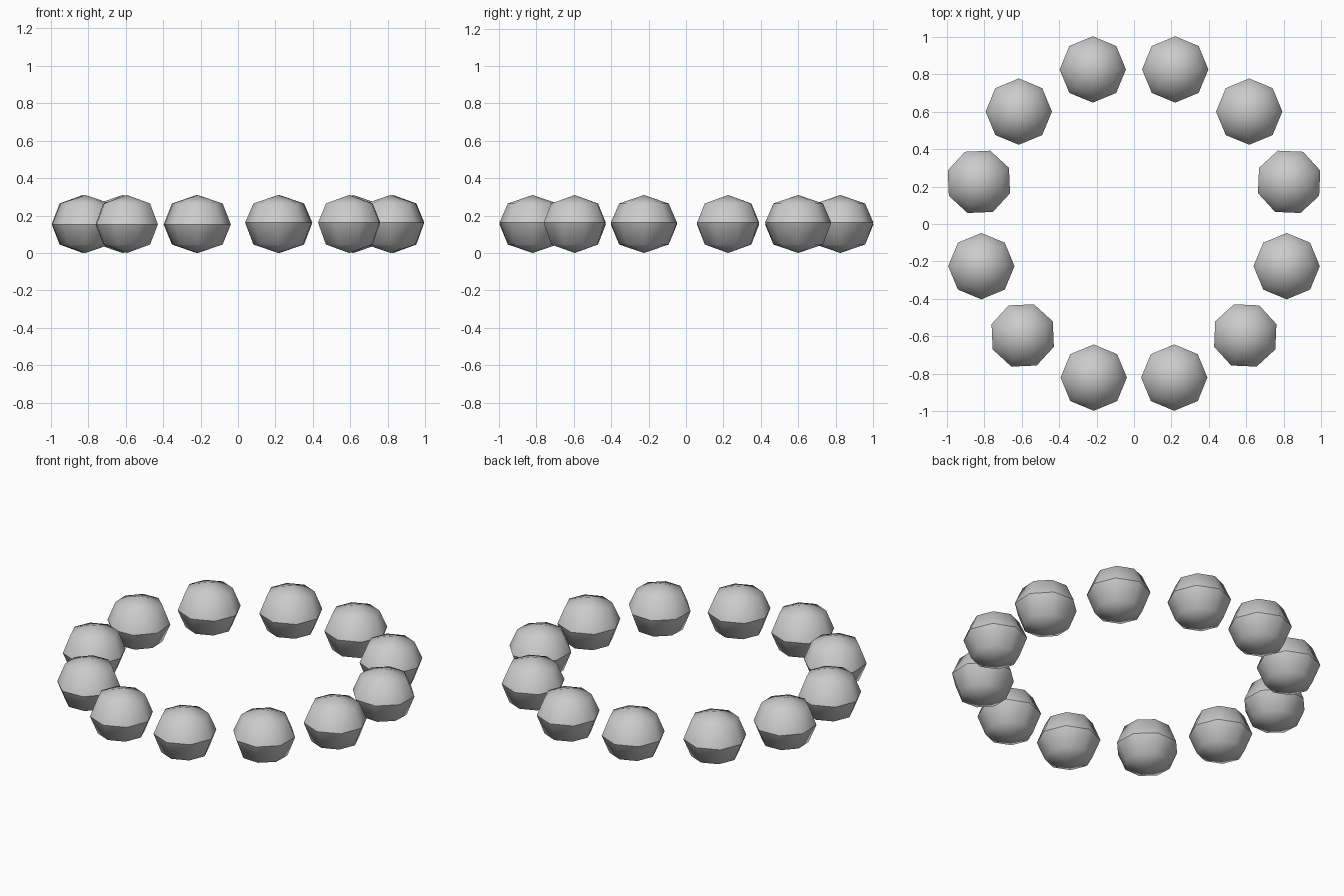
import bpy, bmesh, math

if "Cube" in bpy.data.objects:
    bpy.data.objects.remove(bpy.data.objects["Cube"])

R, H = 0.177, 0.155   # bead radius and half height


def bead(name, x, y, turn, seam):
    """Eight-sided bead: two smooth domes meeting at a sharp middle seam."""
    bm = bmesh.new()
    bmesh.ops.create_uvsphere(bm, u_segments=8, v_segments=4, radius=1)
    for v in bm.verts:
        if abs(v.co.z) < 0.01:
            v.co.z = (seam - H) / H
        elif abs(v.co.z) < 0.9:
            # fuller shoulders
            v.co.x *= 1.06
            v.co.y *= 1.06
        v.co.x *= R
        v.co.y *= R
        v.co.z *= H
    for f in bm.faces:
        f.smooth = True
    for e in bm.edges:
        if all(abs(v.co.z) < 0.02 for v in e.verts):
            e.smooth = False
    mesh = bpy.data.meshes.new(name)
    bm.to_mesh(mesh)
    bm.free()
    ob = bpy.data.objects.new(name, mesh)
    ob.location = (x, y, H)
    ob.rotation_euler.z = math.radians(turn)
    bpy.context.collection.objects.link(ob)


# Right half of the ring, mirrored to the left: x, y, turn
half = [(0.22, 0.825, 0), (0.615, 0.60, 0), (0.828, 0.225, 20),
        (0.815, -0.225, 0), (0.594, -0.595, 20), (0.215, -0.82, 0)]
for i, (x, y, turn) in enumerate(half):
    bead(f"bead_right_{i + 1}", x, y, turn, 0.162)
    bead(f"bead_left_{i + 1}", -x, y, -turn, 0.153)
